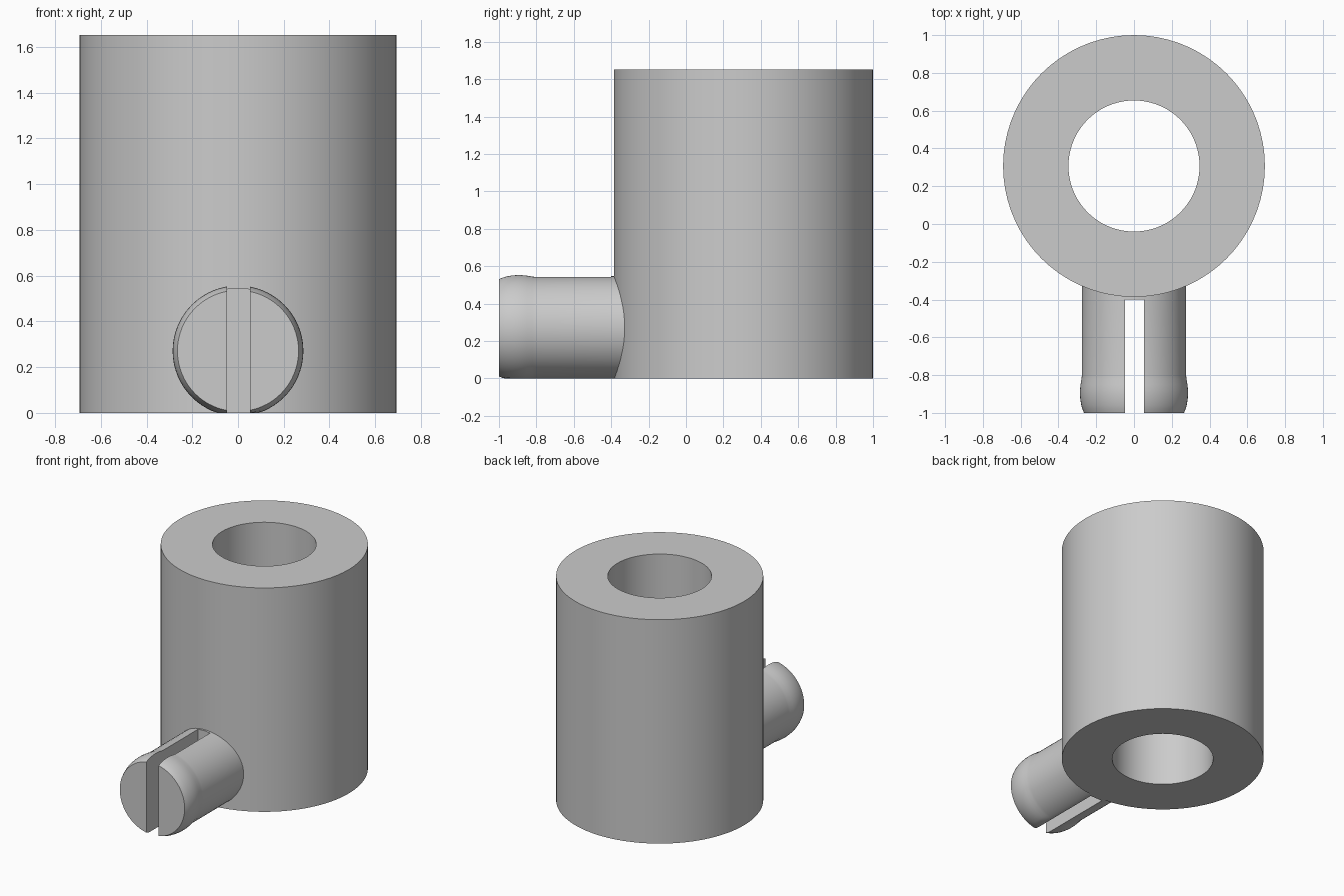
import bpy, bmesh, math
from mathutils import Matrix

if "Cube" in bpy.data.objects:
    bpy.data.objects.remove(bpy.data.objects["Cube"])

grey = bpy.data.materials.new("light grey")
grey.diffuse_color = (0.6, 0.6, 0.6, 1)
grey.use_nodes = True
grey.node_tree.nodes["Principled BSDF"].inputs["Base Color"].default_value = grey.diffuse_color


def revolve(name, profile, steps, matrix, closed=False, floor=False):
    """Spin a (radius, height) profile about its axis, then place it."""
    bm = bmesh.new()
    rings = []
    for r, h in profile:
        ring = []
        for i in range(steps):
            a = 2 * math.pi * i / steps
            v = bm.verts.new(matrix @ Matrix.Rotation(a, 4, 'Z') @ Matrix.Translation((r, 0, h)).translation)
            if floor:
                v.co.z = max(v.co.z, 0)
            ring.append(v)
        rings.append(ring)
    pairs = list(zip(rings, rings[1:]))
    if closed:
        pairs.append((rings[-1], rings[0]))
    for a, b in pairs:
        for i in range(steps):
            j = (i + 1) % steps
            bm.faces.new((a[i], a[j], b[j], b[i]))
    if not closed:
        bm.faces.new(rings[0])
        bm.faces.new(rings[-1])
    bmesh.ops.recalc_face_normals(bm, faces=bm.faces)
    mesh = bpy.data.meshes.new(name)
    bm.to_mesh(mesh)
    bm.free()
    mesh.materials.append(grey)
    obj = bpy.data.objects.new(name, mesh)
    bpy.context.collection.objects.link(obj)
    return obj


def smooth(obj):
    bpy.ops.object.select_all(action='DESELECT')
    obj.select_set(True)
    bpy.context.view_layer.objects.active = obj
    bpy.ops.object.shade_smooth_by_angle(angle=math.radians(30))


# Upright sleeve with a through bore
sleeve = revolve("sleeve", [(0.693, 0), (0.693, 1.652), (0.347, 1.652), (0.347, 0)],
                 72, Matrix.Translation((0, 0.307, 0)), closed=True)
smooth(sleeve)

# Snap peg: straight shaft with a rounded bulge at the tip, flattened at the base plane
shaft = [(0.276, 0.31), (0.276, 0.80)]
bulge = [(0.278, 0.82), (0.283, 0.85), (0.286, 0.88), (0.286, 0.905),
         (0.284, 0.93), (0.279, 0.96), (0.273, 0.98), (0.265, 1.0)]
peg = revolve("snap_peg", shaft + bulge, 64,
              Matrix.Translation((0, 0, 0.271)) @ Matrix.Rotation(math.pi / 2, 4, 'X'), floor=True)

# Slot splitting the peg into two prongs
bpy.ops.mesh.primitive_cube_add(size=1, location=(0.002, -0.8, 0.3))
slot = bpy.context.object
slot.name = "slot_cutter"
slot.scale = (0.1, 0.8, 1.2)
slot.hide_render = True
slot.display_type = 'WIRE'
cut = peg.modifiers.new("slot", 'BOOLEAN')
cut.operation = 'DIFFERENCE'
cut.solver = 'EXACT'
cut.object = slot
bpy.context.view_layer.objects.active = peg
bpy.ops.object.select_all(action='DESELECT')
peg.select_set(True)
bpy.ops.object.modifier_apply(modifier=cut.name)
bpy.data.objects.remove(slot)
smooth(peg)
